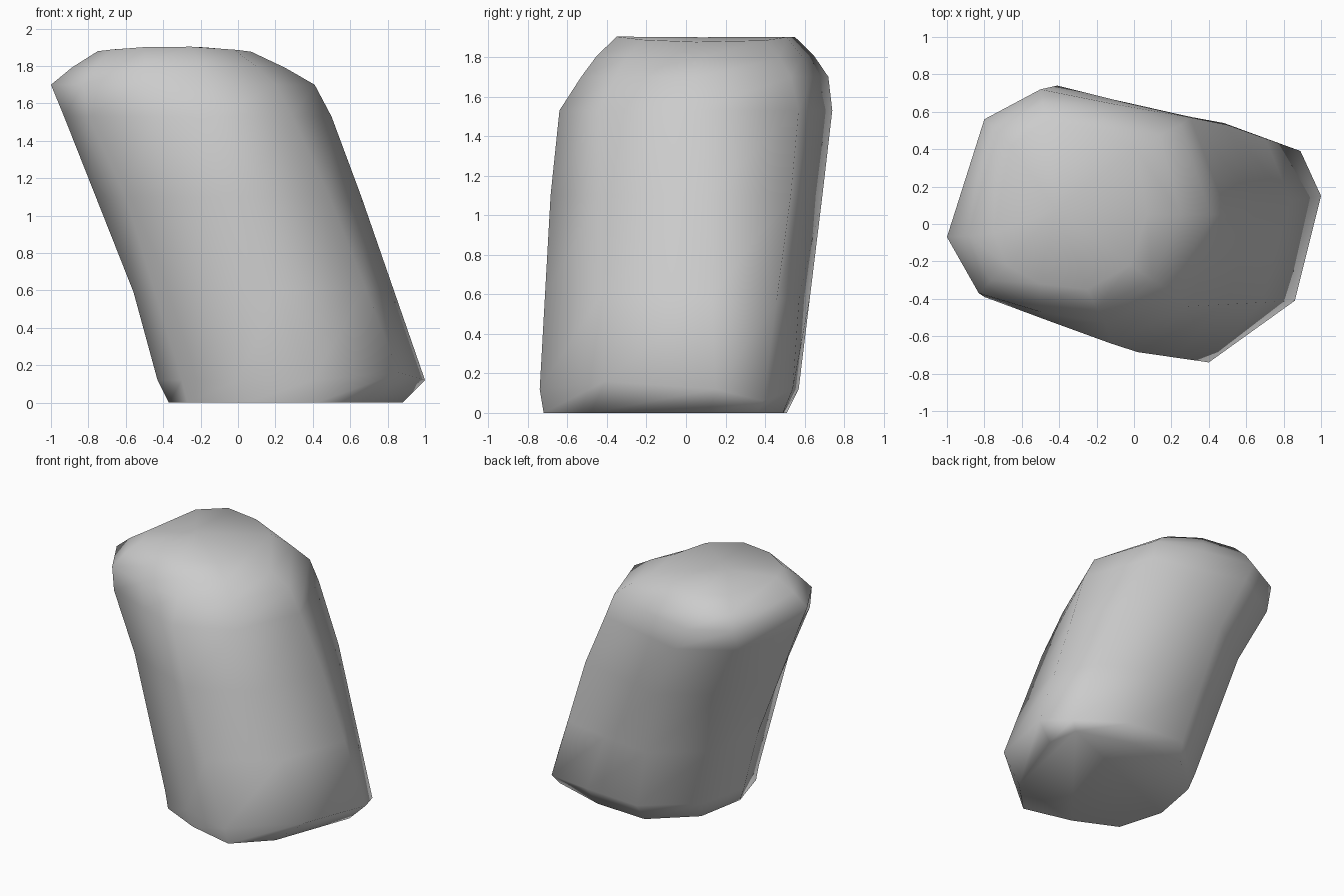
import bpy, bmesh, math
from mathutils import Vector

if "Cube" in bpy.data.objects:
    bpy.data.objects.remove(bpy.data.objects["Cube"])

# Cross-sections of the leaning boulder: height, then ten (x, y) corners
# starting at the left side and running round the front, right and back
SECTIONS = [
    (0.0, [(-.37, -.14), (-.27, -.48), (.05, -.63), (.42, -.72), (.66, -.48),
           (.88, .12), (.84, .36), (.42, .49), (.00, .51), (-.30, .24)]),
    (0.12, [(-.43, -.10), (-.30, -.47), (.00, -.64), (.40, -.74), (.86, -.41),
            (1.0, .15), (.89, .39), (.48, .54), (.03, .57), (-.33, .28)]),
    (1.1, [(-.76, -.08), (-.60, -.42), (-.30, -.56), (.02, -.685), (.49, -.43),
           (.66, .10), (.50, .53), (.10, .61), (-.22, .69), (-.61, .42)]),
    (1.53, [(-.93, -.07), (-.80, -.39), (-.45, -.52), (-.12, -.64), (.29, -.44),
            (.50, .05), (.30, .57), (-.05, .65), (-.41, .74), (-.81, .50)]),
    (1.7, [(-1.0, -.07), (-.83, -.37), (-.50, -.47), (-.15, -.53), (.20, -.36),
           (.41, .05), (.25, .53), (-.10, .64), (-.50, .72), (-.80, .56)]),
    (1.89, [(-.75, -.05), (-.68, -.22), (-.50, -.32), (-.25, -.35), (-.02, -.22),
            (.07, .05), (.01, .40), (-.20, .51), (-.47, .55), (-.66, .42)]),
]


def blend(low, high, t, swell):
    """Ring between two rings, pushed out from its centre by swell."""
    ring = [a.lerp(b, t) for a, b in zip(low, high)]
    mid = sum(ring, Vector()) / len(ring)
    return [Vector((mid.x + (p.x - mid.x) * swell,
                    mid.y + (p.y - mid.y) * swell, p.z)) for p in ring]


rings = [[Vector((x, y, z)) for x, y in pts] for z, pts in SECTIONS]

# Crown rounds off gently to both sides; base lip varies round the right side
for p in rings[-1]:
    p.z = 1.905 - 0.16 * (p.x + .35) ** 2
rings[1][4].z = 0.16
rings[1][6].z = 0.06

waist = blend(rings[1], rings[2], 0.48, 1.0)
waist[0].x += .03          # shallow dent in the left side
shoulder = blend(rings[4], rings[5], 0.52, 1.03)
rings = rings[:2] + [waist] + rings[2:5] + [shoulder] + rings[5:]

# Boulder body: skin the rings, flat base, slightly domed crown
bm = bmesh.new()
loops = [[bm.verts.new(p) for p in ring] for ring in rings]
n = len(loops[0])
for low, high in zip(loops, loops[1:]):
    for i in range(n):
        j = (i + 1) % n
        bm.faces.new((low[i], low[j], high[j], high[i]))
bm.faces.new(loops[0][::-1])
crown = bm.verts.new((-.42, .08, 1.9))
for i in range(n):
    bm.faces.new((loops[-1][i], loops[-1][(i + 1) % n], crown))
bmesh.ops.recalc_face_normals(bm, faces=bm.faces[:])

mesh = bpy.data.meshes.new("boulder")
bm.to_mesh(mesh)
bm.free()
boulder = bpy.data.objects.new("boulder", mesh)
bpy.context.collection.objects.link(boulder)

# Soft worn shading, crisp only at the hardest ridges and cut base
bpy.context.view_layer.objects.active = boulder
boulder.select_set(True)
bpy.ops.object.shade_smooth_by_angle(angle=math.radians(70))
